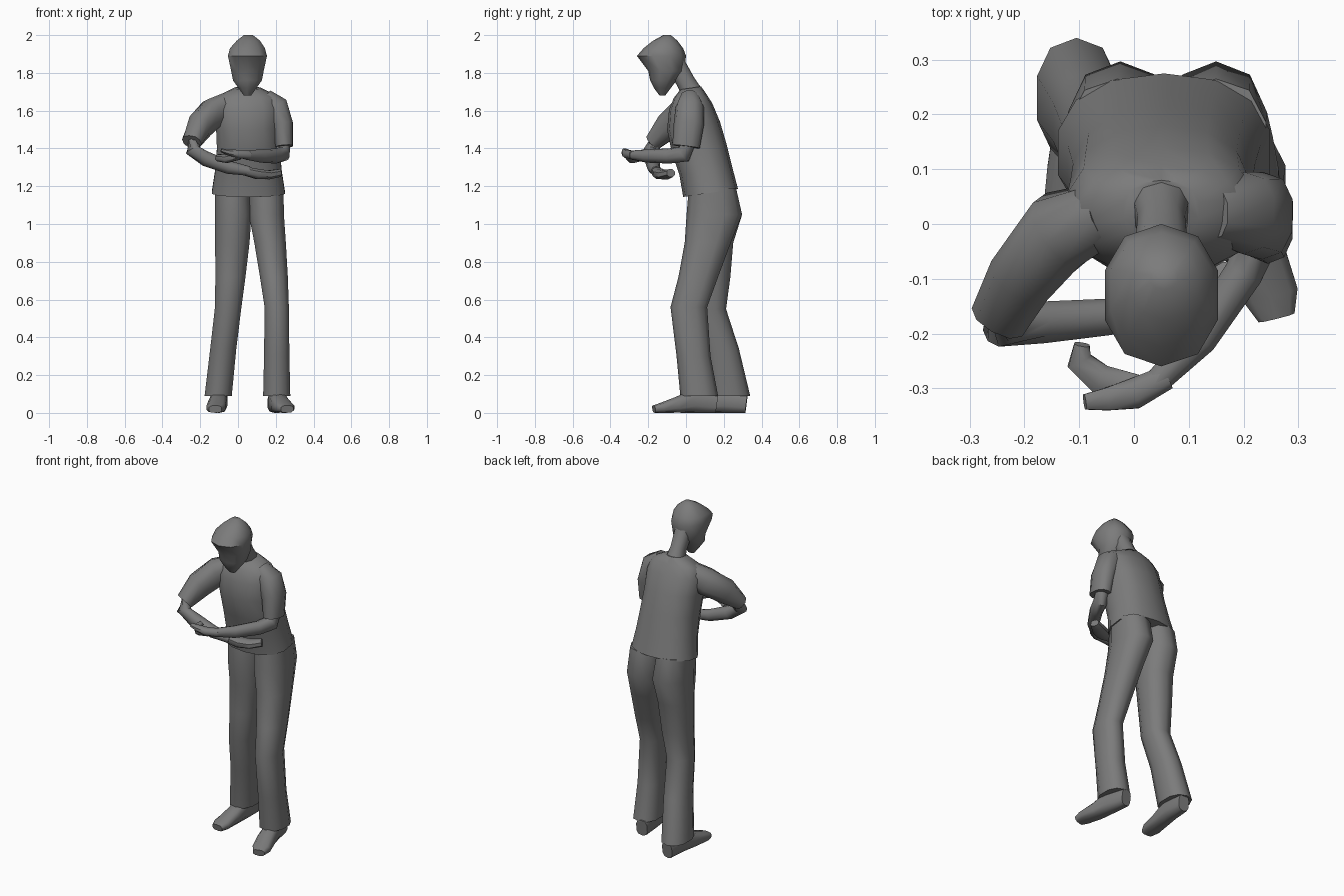
import bpy
import bmesh
import math
from mathutils import Vector

default_cube = bpy.data.objects.get("Cube")
if default_cube:
    bpy.data.objects.remove(default_cube, do_unlink=True)

# One flat grey for the whole figure
grey = bpy.data.materials.new("plain grey")
grey.use_nodes = True
grey.diffuse_color = (0.2, 0.2, 0.2, 1)
grey.node_tree.nodes["Principled BSDF"].inputs["Base Color"].default_value = grey.diffuse_color

UP = Vector((0, 0, 1))
BACK = Vector((0, 1, 0))


def rounded(value, squareness):
    """Push a sine or cosine outward for a boxier outline."""
    return math.copysign(abs(value) ** squareness, value)


def loft(name, rings, axis=None, reference=UP, sides=10, squareness=0.85, tilt=0.0):
    """Skin rings given as x, y, z, half width, half depth in hundredths.

    With an axis, every ring lies square to it; otherwise rings follow the path.
    """
    bm = bmesh.new()
    centres = [Vector(ring[:3]) / 100 for ring in rings]
    last = len(rings) - 1
    loops = []
    for index, ring in enumerate(rings):
        centre = centres[index]
        before, after = centres[max(index - 1, 0)], centres[min(index + 1, last)]
        tangent = axis or (after - before).normalized()
        across = tangent.cross(reference).normalized()
        over = across.cross(tangent).normalized()
        loop = []
        for side in range(sides):
            angle = math.tau * (side + 0.5) / sides
            width = rounded(math.cos(angle), squareness) * ring[3] / 100
            depth = rounded(math.sin(angle), squareness) * ring[4] / 100
            point = centre + across * width + over * depth
            point.z += tilt * (point.y - centre.y)
            loop.append(bm.verts.new(point))
        loops.append(loop)

    # Walls between neighbouring rings, then the two end caps
    for lower, upper in zip(loops, loops[1:]):
        for side in range(sides):
            following = (side + 1) % sides
            bm.faces.new((lower[side], lower[following], upper[following], upper[side]))
    bm.faces.new(loops[0])
    bm.faces.new(loops[-1])
    bmesh.ops.recalc_face_normals(bm, faces=bm.faces)

    mesh = bpy.data.meshes.new(name)
    bm.to_mesh(mesh)
    bm.free()
    mesh.materials.append(grey)
    part = bpy.data.objects.new(name, mesh)
    bpy.context.collection.objects.link(part)

    bpy.ops.object.select_all(action="DESELECT")
    part.select_set(True)
    bpy.context.view_layer.objects.active = part
    bpy.ops.object.shade_smooth_by_angle(angle=math.radians(50))
    return part


def column(name, rings, **options):
    """Loft with level rings stacked upward."""
    return loft(name, rings, axis=UP, reference=BACK, **options)


# Head, bowed forward with a sloping face
column("head", [
    (5, -12.5, 168, 2, 1.5),
    (5, -12.5, 172, 5, 4.5),
    (5, -12, 176, 8, 7),
    (5, -10.5, 181, 9, 9.5),
    (5, -13, 189, 10.8, 13),
    (5, -12, 193, 9.7, 10.5),
    (5.5, -11, 197, 6.5, 6.5),
    (5.5, -10, 200, 2.5, 2),
], squareness=0.9)
loft("neck", [
    (5, 5, 166, 6, 6),
    (5, 0, 175, 4.5, 5),
    (5, -5, 184, 5, 5),
], reference=BACK)

# Loose shirt, leaning forward from the hips
column("shirt", [
    (5.5, 13, 116.5, 19.8, 14.5),
    (5.5, 10.5, 128, 18, 14),
    (5.5, 7, 140, 17, 14.5),
    (5, 4, 152, 17, 14),
    (5, 2.5, 162, 17.5, 11.5),
    (5, 2, 168, 15, 8.5),
    (5, 2.5, 172, 7, 5.5),
], sides=14, tilt=0.15)

# Trouser legs, left one stepping forward
column("left_trouser_leg", [
    (20.5, 7, 9, 7.5, 10),
    (20.5, 4, 30, 7, 9),
    (20.5, 1.5, 56, 6.7, 9.7),
    (19, 6.5, 72, 7.7, 10.5),
    (17, 11.5, 90, 8.7, 12.2),
    (15, 15, 105, 9.7, 14.7),
    (15, 14, 119, 9.5, 12.5),
])
column("right_trouser_leg", [
    (-10.5, 23, 9, 7.5, 11),
    (-7.8, 18.5, 34, 7.2, 9.5),
    (-5.3, 12.5, 55, 7.3, 8.7),
    (-4, 13.5, 72, 8.3, 10),
    (-3, 14, 90, 9.5, 11),
    (-2.5, 15, 105, 10, 14.7),
    (-3, 14, 119, 9.5, 12.5),
])

# Shoes, from heel to toe
loft("left_shoe", [
    (19, 16, 5, 3.5, 5),
    (20.5, 5, 6.5, 4.5, 6.5),
    (22.5, -5, 4.2, 5.2, 4.2),
    (25, -13, 2.7, 5.2, 2.7),
    (26, -17, 2, 3.5, 2),
], squareness=0.7)
loft("right_shoe", [
    (-9.5, 32, 5, 3.5, 5),
    (-10, 20, 6.5, 4.5, 6.5),
    (-11, 10, 4.2, 5, 4.2),
    (-11.7, 1, 2.7, 5.2, 2.7),
    (-12, -3, 2, 3.5, 2),
], squareness=0.7)

# Sleeves
loft("left_sleeve", [
    (14, 2, 167, 5, 5),
    (20, 2, 162, 7, 7.5),
    (23.5, 1.5, 153, 5.8, 8),
    (24.5, 0, 141, 4.7, 7.3),
], reference=BACK)
loft("right_sleeve", [
    (-5, 2, 163, 6, 7),
    (-13, -1, 159, 7.5, 8),
    (-20, -9, 152, 6.5, 7.5),
    (-24.5, -17, 143.5, 5.5, 4.5),
])

# Bent forearms, crossed in front of the belly
loft("left_forearm", [
    (24, 1, 143, 3.5, 4),
    (23.5, -1, 137, 4, 4.5),
    (20, -9, 136, 3.7, 4),
    (12, -21, 136, 3.3, 3.5),
    (4, -29, 136.5, 2.4, 2.4),
], squareness=0.95)
loft("right_forearm", [
    (-23, -15, 146, 4, 4),
    (-24, -18.5, 139, 4, 4),
    (-17, -18, 134.5, 4, 4),
    (-5, -17, 130, 3.5, 3.5),
    (6, -16, 128, 2.5, 2.5),
], squareness=0.95)

# Hands, with the left thumb reaching inward
loft("left_hand", [
    (6, -28, 136.5, 2.4, 2.4),
    (0, -31, 137, 3, 2.3),
    (-5, -32, 138, 2.2, 1.8),
    (-9, -32.5, 139, 1.5, 1),
], sides=8)
loft("left_curled_fingers", [
    (1, -30, 136, 2.5, 2),
    (-6, -28.5, 134.5, 3, 2.3),
    (-10, -25, 135, 2.5, 2),
    (-9.5, -22, 136, 1.5, 1.2),
], sides=8)
loft("right_hand", [
    (4, -16, 128, 2.5, 2.5),
    (10, -14, 126.5, 4, 2.8),
    (16, -11, 126, 4.2, 2.5),
    (22, -8, 127, 2.5, 2.2),
], sides=8)
